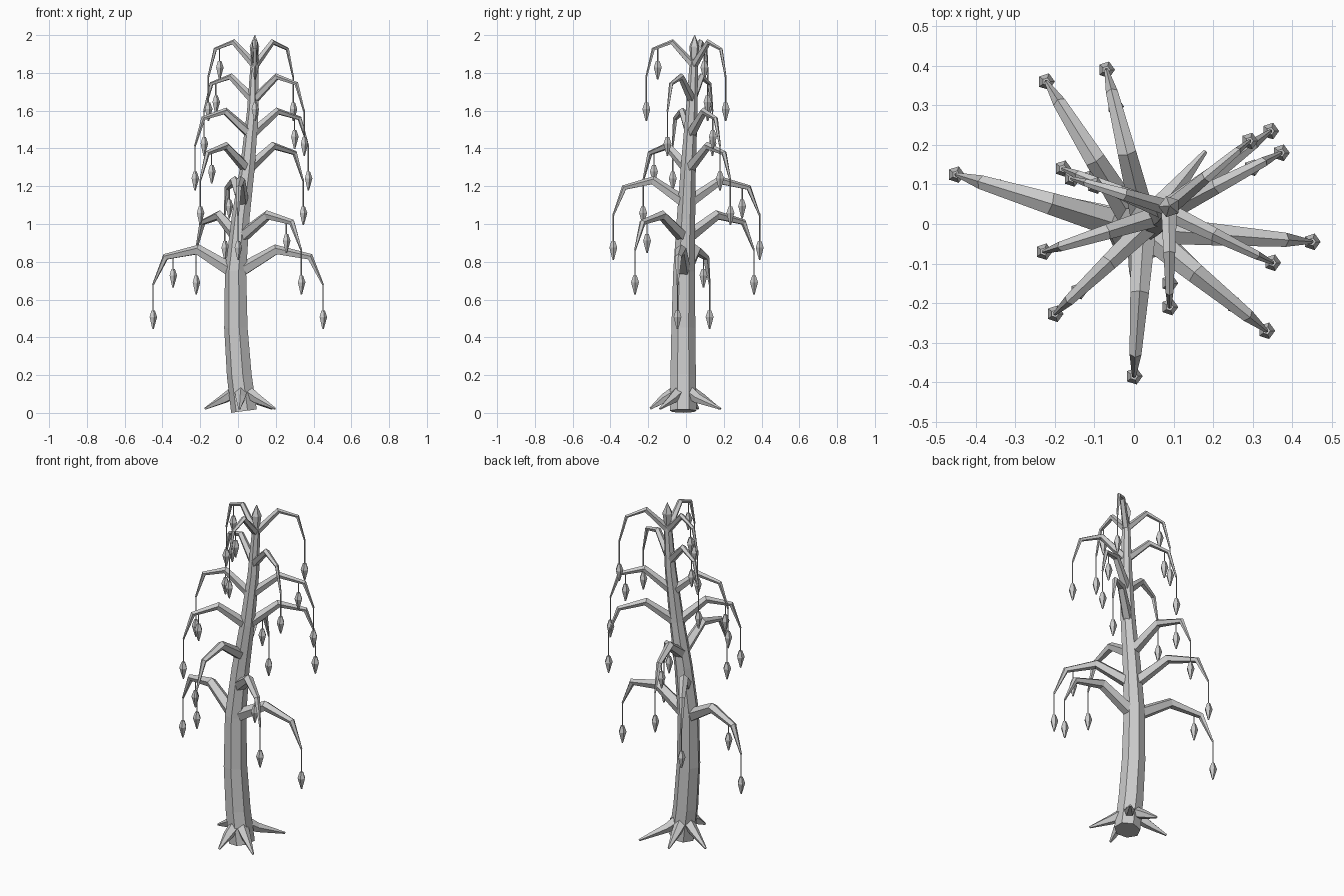
import bpy, bmesh, math
from mathutils import Vector

cube = bpy.data.objects.get("Cube")
if cube:
    bpy.data.objects.remove(cube, do_unlink=True)

grey = bpy.data.materials.new("bark_grey")
grey.use_nodes = True
COLOUR = (0.6, 0.6, 0.6, 1)
grey.diffuse_color = COLOUR
grey.node_tree.nodes["Principled BSDF"].inputs["Base Color"].default_value = COLOUR


def tube(bm, points, radii, sides):
    """Loft a faceted tube through points, with rings square to the path."""
    pts = [Vector(p) for p in points]
    path = pts[-1] - pts[0]
    flat = Vector((path.x, path.y, 0))
    # A fixed side axis keeps the rings from twisting
    across = Vector((-flat.y, flat.x, 0)).normalized() if flat.length > 0.12 else Vector((0, 1, 0))
    rings = []
    for i, (p, r) in enumerate(zip(pts, radii)):
        tangent = (pts[min(i + 1, len(pts) - 1)] - pts[max(i - 1, 0)]).normalized()
        up = tangent.cross(across).normalized()
        side = up.cross(tangent)
        ring = []
        for k in range(sides):
            a = math.tau * k / sides
            ring.append(bm.verts.new(p + r * (math.cos(a) * up + math.sin(a) * side)))
        rings.append(ring)
    for low, high in zip(rings, rings[1:]):
        for k in range(sides):
            n = (k + 1) % sides
            bm.faces.new((low[k], low[n], high[n], high[k]))
    bm.faces.new(rings[0][::-1])
    bm.faces.new(rings[-1])


def finish(bm, name):
    bmesh.ops.recalc_face_normals(bm, faces=bm.faces)
    mesh = bpy.data.meshes.new(name)
    bm.to_mesh(mesh)
    bm.free()
    mesh.materials.append(grey)
    obj = bpy.data.objects.new(name, mesh)
    bpy.context.collection.objects.link(obj)


# Curved trunk: x, y, z, radius
TRUNK = [
    (0.035, -0.015, 0.01, 0.072), (0.01, -0.015, 0.2, 0.069),
    (-0.008, -0.014, 0.45, 0.065), (-0.01, -0.01, 0.75, 0.059),
    (0.016, 0.0, 1.03, 0.05), (0.052, 0.012, 1.3, 0.041),
    (0.08, 0.03, 1.6, 0.032), (0.09, 0.042, 1.87, 0.022),
]


def trunk_at(z):
    for a, b in zip(TRUNK, TRUNK[1:]):
        if z <= b[2]:
            t = (z - a[2]) / (b[2] - a[2])
            return Vector((a[0] + t * (b[0] - a[0]), a[1] + t * (b[1] - a[1]), z))
    return Vector(TRUNK[-1][:3])


bm = bmesh.new()
tube(bm, [p[:3] for p in TRUNK], [p[3] for p in TRUNK], 7)
finish(bm, "trunk")

# Pointed bud on the top of the trunk
bm = bmesh.new()
tube(bm, [(0.09, 0.042, 1.86), (0.09, 0.044, 1.94), (0.09, 0.046, 2.0)],
     [0.018, 0.028, 0.002], 5)
finish(bm, "top_bud")

# Tapered roots around the foot: angle, reach
ROOTS = [(51, 0.255), (99, 0.195), (158, 0.21), (266, 0.175), (325, 0.215)]
for i, (angle, reach) in enumerate(ROOTS):
    a = math.radians(angle)
    out = Vector((math.cos(a), math.sin(a), 0))
    foot = Vector((0.02, -0.015, 0))
    bm = bmesh.new()
    tube(bm, [foot + out * 0.03 + Vector((0, 0, 0.115)),
              foot + out * 0.1 + Vector((0, 0, 0.075)),
              foot + out * reach + Vector((0, 0, 0.022))],
         [0.036, 0.027, 0.006], 5)
    finish(bm, f"root_{i + 1}")


def hanging_pod(bm, top, z):
    """Thin string with a faceted pod on its end."""
    x, y = top.x, top.y
    tube(bm, [top, (x, y, z + 0.03)], [0.0035, 0.0035], 4)
    tube(bm, [(x, y, z + 0.035), (x, y, z), (x, y, z - 0.065)],
         [0.01, 0.022, 0.004], 5)


# Drooping branches, by tier from the bottom: tip x, tip y, has an inner pod
TIERS = [
    [(0.45, -0.045, False), (-0.45, 0.125, True)],
    [(0.335, -0.27, True), (-0.222, 0.36, False)],
    [(0.0, -0.385, False), (-0.07, 0.39, True)],
    [(-0.2, -0.227, True), (0.345, 0.235, False)],
    [(-0.228, -0.07, False), (0.372, 0.18, True)],
    [(0.35, -0.098, False), (-0.18, 0.14, True)],
    [(0.292, 0.21, False), (-0.157, 0.115, True), (0.09, -0.21, True)],
]
for tier, tips in enumerate(TIERS):
    pod_z = 0.508 + tier * 0.1835
    thick = 1.17 - 0.09 * tier
    for n, (x, y, inner) in enumerate(tips):
        start = trunk_at(pod_z + 0.23)
        span = Vector((x - start.x, y - start.y, 0))

        def at(fraction, rise):
            p = start + span * fraction
            p.z = pod_z + rise
            return p

        bm = bmesh.new()
        tube(bm, [at(0, 0.23), at(0.46, 0.355), at(0.85, 0.317), at(1, 0.17)],
             [0.034 * thick, 0.025 * thick, 0.016 * thick, 0.005], 5)
        finish(bm, f"branch_{tier + 1}_{n + 1}")
        bm = bmesh.new()
        hanging_pod(bm, at(1, 0.18), pod_z)
        if inner:
            hanging_pod(bm, at(0.76, 0.325), pod_z + 0.22)
        finish(bm, f"pods_{tier + 1}_{n + 1}")
